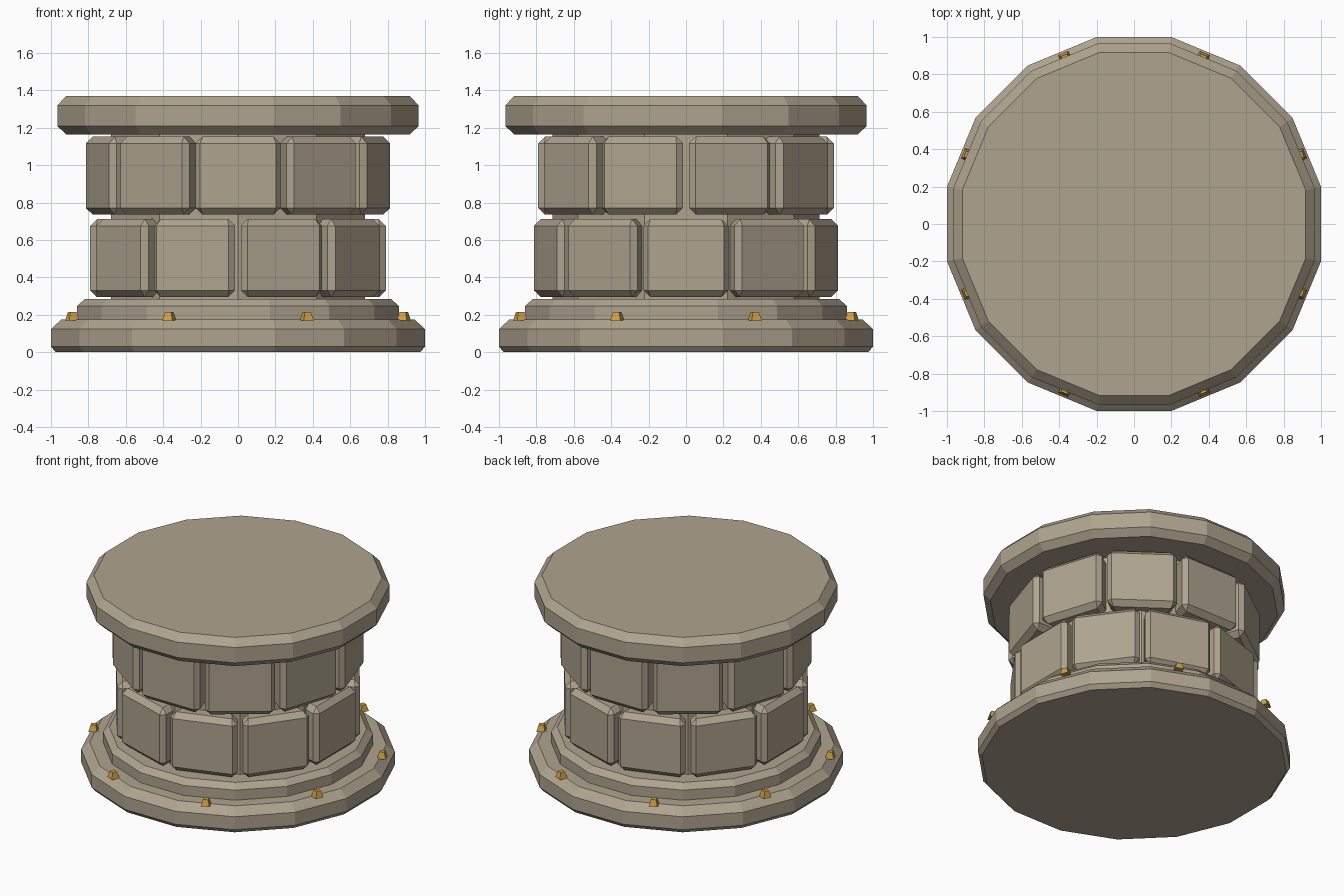
import bpy, bmesh
from math import pi, cos, sin, tan, radians
from mathutils import Matrix

if "Cube" in bpy.data.objects:
    bpy.data.objects.remove(bpy.data.objects["Cube"])


def material(name, color):
    m = bpy.data.materials.new(name)
    m.diffuse_color = color
    m.use_nodes = True
    m.node_tree.nodes["Principled BSDF"].inputs["Base Color"].default_value = m.diffuse_color
    return m


STONE = material("stone", (0.43, 0.37, 0.275, 1))
GOLD = material("gold", (0.62, 0.36, 0.07, 1))


def add_object(name, bm, mat):
    bmesh.ops.recalc_face_normals(bm, faces=bm.faces[:])
    me = bpy.data.meshes.new(name)
    bm.to_mesh(me)
    bm.free()
    me.materials.append(mat)
    ob = bpy.data.objects.new(name, me)
    bpy.context.collection.objects.link(ob)
    return ob


def turned(name, profile, sides, start):
    """Closed faceted solid from (apothem, z) rings."""
    bm = bmesh.new()
    rings = []
    for a, z in profile:
        r = a / cos(pi / sides)
        rings.append([bm.verts.new((r * cos(start + 2 * pi * i / sides),
                                    r * sin(start + 2 * pi * i / sides), z))
                      for i in range(sides)])
    for lo, hi in zip(rings, rings[1:]):
        for i in range(sides):
            j = (i + 1) % sides
            bm.faces.new((lo[i], lo[j], hi[j], hi[i]))
    bm.faces.new(rings[0][::-1])
    bm.faces.new(rings[-1])
    return add_object(name, bm, STONE)


def brick(name, angle, z0, z1):
    """Chamfered wedge block whose flat outer face points along angle."""
    inner, outer, gap = 0.60, 0.79, 0.018
    bm = bmesh.new()
    rings = []
    for z in (z0, z1):
        wi, wo = inner * tan(pi / 10) - gap, outer * tan(pi / 10) - gap
        rings.append([bm.verts.new(p) for p in ((inner, -wi, z), (outer, -wo, z),
                                                (outer, wo, z), (inner, wi, z))])
    lo, hi = rings
    for i in range(4):
        j = (i + 1) % 4
        bm.faces.new((lo[i], lo[j], hi[j], hi[i]))
    bm.faces.new(lo[::-1])
    bm.faces.new(hi)
    bmesh.ops.bevel(bm, geom=bm.edges[:], offset=0.036, segments=1,
                    affect='EDGES', clamp_overlap=True)
    bmesh.ops.rotate(bm, verts=bm.verts[:], matrix=Matrix.Rotation(angle, 3, 'Z'))
    add_object(name, bm, STONE)


# Stepped base, core and cap slab
h16 = pi / 16
turned("base_plinth", [(0.975, 0), (1.0, 0.03), (1.0, 0.123), (0.945, 0.175)], 16, h16)
turned("base_step", [(0.86, 0.15), (0.86, 0.247), (0.82, 0.284)], 16, h16)
turned("core", [(0.68, 0.25), (0.68, 1.2)], 10, pi / 2)
turned("cap_slab", [(0.92, 1.165), (0.966, 1.21), (0.966, 1.32), (0.918, 1.37)], 16, h16)

# Two staggered courses of ten bricks
for i in range(10):
    brick(f"lower_brick_{i + 1}", radians(36 * i), 0.295, 0.712)
    brick(f"upper_brick_{i + 1}", radians(36 * i + 18), 0.735, 1.153)

# Eight gold studs around the plinth
for i in range(8):
    a = radians(22.5 + 45 * i)
    bm = bmesh.new()
    bmesh.ops.create_cone(bm, cap_ends=True, segments=4, radius1=0.041,
                          radius2=0.024, depth=0.045)
    bmesh.ops.rotate(bm, verts=bm.verts[:], matrix=Matrix.Rotation(a + pi / 4, 3, 'Z'))
    bmesh.ops.translate(bm, verts=bm.verts[:], vec=(0.96 * cos(a), 0.96 * sin(a), 0.193))
    add_object(f"stud_{i + 1}", bm, GOLD)
